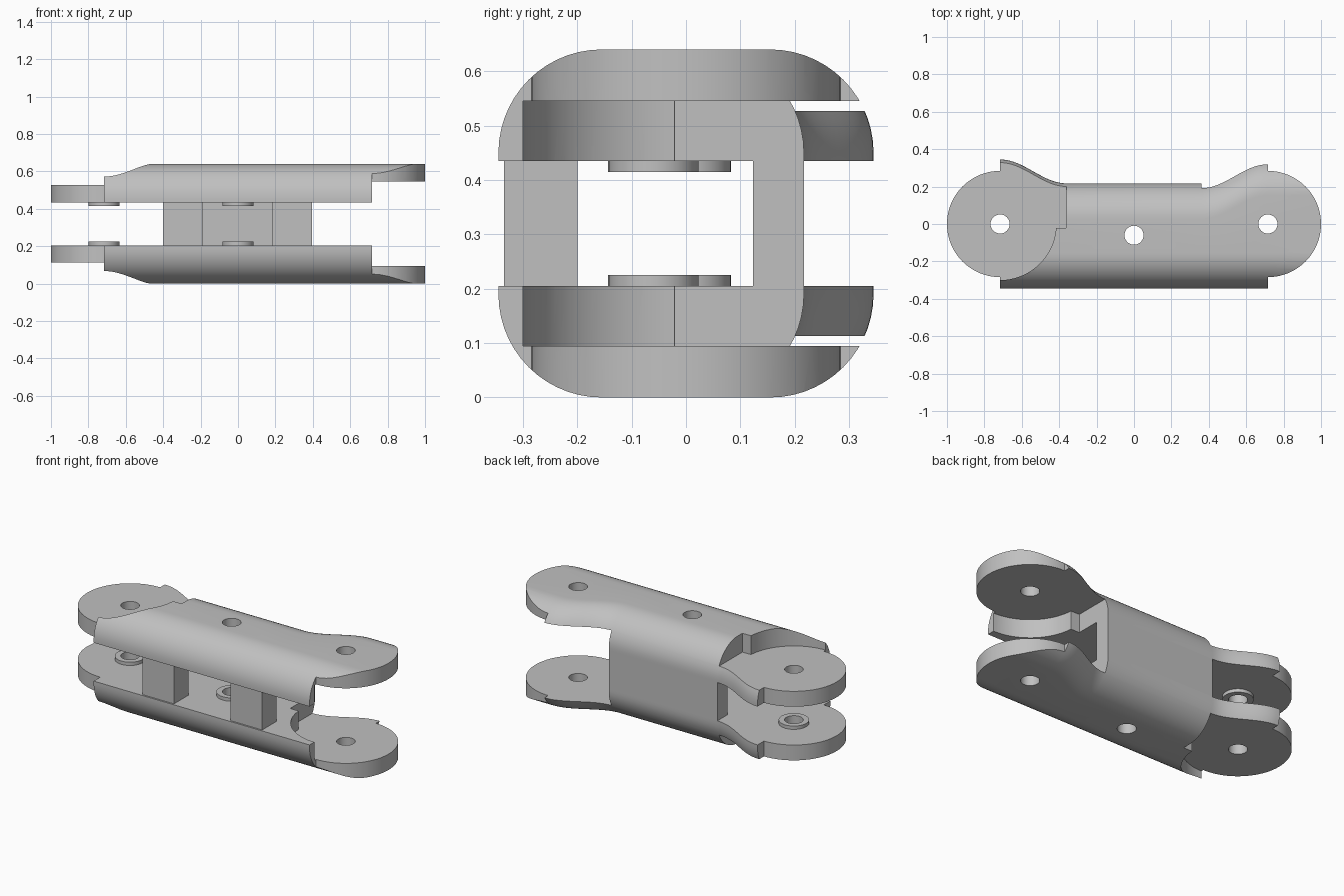
import bpy, bmesh
from math import pi, sin, cos, radians

cube = bpy.data.objects.get("Cube")
if cube:
    bpy.data.objects.remove(cube, do_unlink=True)

MID = 0.32          # height of the symmetry plane
INNER, TOP = 0.115, 0.32   # plate faces, measured from that plane
PIVOT = 0.716       # pivot distance from the centre
STEP = 0.36         # where the shoulders start
FILLET = 0.19
HOLES = [(-PIVOT, 0), (0, -0.06), (PIVOT, 0)]

grey = bpy.data.materials.new("light grey")
grey.use_nodes = True
grey.diffuse_color = (0.53, 0.53, 0.53, 1)
grey.node_tree.nodes["Principled BSDF"].inputs["Base Color"].default_value = (0.53, 0.53, 0.53, 1)


def finish_mesh(name, bm):
    bmesh.ops.recalc_face_normals(bm, faces=bm.faces)
    mesh = bpy.data.meshes.new(name)
    bm.to_mesh(mesh)
    bm.free()
    mesh.materials.append(grey)
    obj = bpy.data.objects.new(name, mesh)
    obj.location.z = MID
    bpy.context.collection.objects.link(obj)
    return obj


def prism(name, points, z0, z1):
    bm = bmesh.new()
    face = bm.faces.new([bm.verts.new((x, y, z0)) for x, y in points])
    ext = bmesh.ops.extrude_face_region(bm, geom=[face])
    for v in ext["geom"]:
        if isinstance(v, bmesh.types.BMVert):
            v.co.z = z1
    return finish_mesh(name, bm)


def arc(cx, cy, r, a0, a1, n):
    return [(cx + r * cos(radians(a0 + (a1 - a0) * i / n)),
             cy + r * sin(radians(a0 + (a1 - a0) * i / n))) for i in range(n + 1)]


def box(name, x0, x1, y0, y1):
    return prism(name, [(x0, y0), (x1, y0), (x1, y1), (x0, y1)], -INNER, INNER)


def apply(obj, kind, **settings):
    mod = obj.modifiers.new(kind, kind)
    for key, value in settings.items():
        setattr(mod, key, value)
    bpy.context.view_layer.objects.active = obj
    bpy.ops.object.modifier_apply(modifier=mod.name)


def cut(obj, cutter, operation="DIFFERENCE"):
    apply(obj, "BOOLEAN", operation=operation, solver="EXACT", object=cutter)
    bpy.data.objects.remove(cutter, do_unlink=True)


def smooth(obj):
    bpy.ops.object.select_all(action="DESELECT")
    obj.select_set(True)
    bpy.context.view_layer.objects.active = obj
    bpy.ops.object.shade_smooth_by_angle(angle=radians(30))


def back_edge(x):
    t = min(max((abs(x) - STEP) / (PIVOT - STEP), 0), 1)
    return 0.217 + 0.128 * (1 - cos(pi * t)) / 2


# Side plates: rounded section swept along x, widening at both ends
steps = [STEP + (PIVOT - STEP) * i / 16 for i in range(17)] + [1.05]
stations = [-x for x in reversed(steps)] + steps
bm = bmesh.new()
rings = []
for x in stations:
    back = back_edge(x)
    section = [(-0.345, INNER)]
    section += arc(-0.345 + FILLET, TOP - FILLET, FILLET, 180, 90, 14)
    section += arc(back - FILLET, TOP - FILLET, FILLET, 90, 0, 14)
    section += [(back, INNER)]
    rings.append([bm.verts.new((x, y, z)) for y, z in section])
for a, b in zip(rings, rings[1:]):
    for i in range(len(a)):
        j = (i + 1) % len(a)
        bm.faces.new((a[i], a[j], b[j], b[i]))
bm.faces.new(rings[0])
bm.faces.new(rings[-1])
plates = finish_mesh("side_plates", bm)

# Trim to the plan outline with round lugs
outline = [(-PIVOT, -0.5), (PIVOT, -0.5)] + arc(PIVOT, 0, 0.284, -90, 90, 40)
outline += [(PIVOT, 0.5), (-PIVOT, 0.5)] + arc(-PIVOT, 0, 0.284, 90, 270, 40)
cut(plates, prism("outline_cutter", outline, 0, 0.5), "INTERSECT")

# Lug pockets: outside face on the right end, inside face on the left end
for side, z0, z1 in ((-1, 0.207, 0.5), (1, 0, 0.225)):
    pocket = arc(-PIVOT, 0, 0.30, -90, -4, 24)
    pocket += [(-STEP, -0.02), (-STEP, 0.5), (-1.2, 0.5), (-1.2, -0.30)]
    cut(plates, prism("pocket_cutter", [(-side * x, y) for x, y in pocket], z0, z1))

# Pin holes
for x, y in HOLES:
    cut(plates, prism("hole_cutter", arc(x, y, 0.051, 0, 348.75, 31), 0, 0.5))
apply(plates, "MIRROR", use_axis=(False, False, True), use_mirror_merge=False)
smooth(plates)

# Raised rings around the left and middle holes
for name, (x, y) in zip(("left_end_rings", "middle_rings"), HOLES):
    ring = prism(name, arc(x, y, 0.083, 0, 348.75, 31), INNER - 0.02, INNER)
    cut(ring, prism("hole_cutter", arc(x, y, 0.051, 0, 348.75, 31), 0, 0.5))
    apply(ring, "MIRROR", use_axis=(False, False, True), use_mirror_merge=False)
    smooth(ring)

# Wall and posts joining the two plates
box("back_wall", -STEP, STEP, 0.123, 0.217)
box("front_post_right", -0.40, -0.19, -0.335, -0.20)
box("front_post_left", 0.185, 0.395, -0.335, -0.20)
